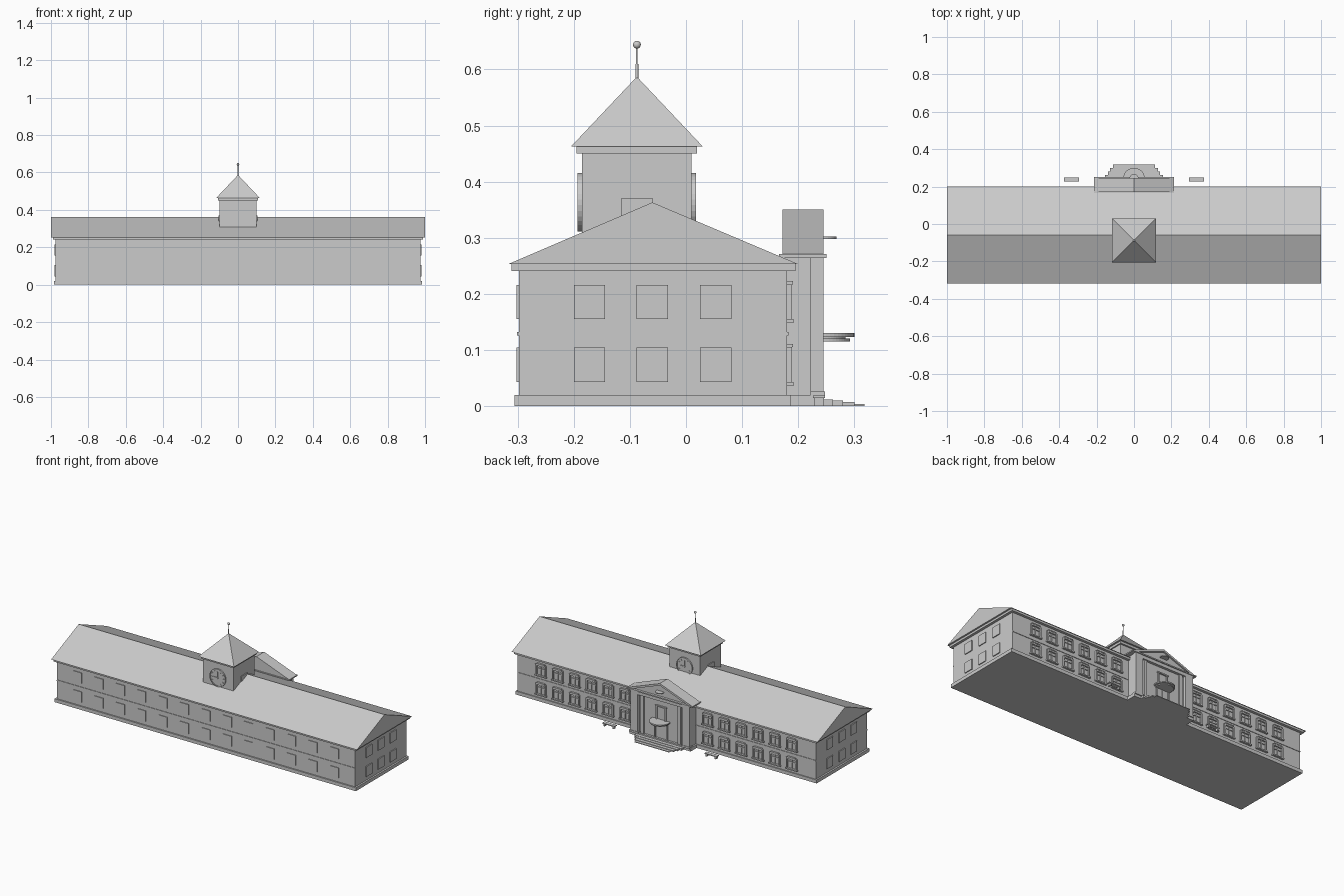
import bpy, bmesh, math
from mathutils import Matrix, Vector

cube = bpy.data.objects.get("Cube")
if cube:
    bpy.data.objects.remove(cube, do_unlink=True)

grey = bpy.data.materials.new("plain grey")
grey.use_nodes = True
grey.diffuse_color = (0.6, 0.6, 0.6, 1)
grey.node_tree.nodes["Principled BSDF"].inputs["Base Color"].default_value = (0.6, 0.6, 0.6, 1)


def finish(name, bm):
    bmesh.ops.recalc_face_normals(bm, faces=bm.faces)
    mesh = bpy.data.meshes.new(name)
    bm.to_mesh(mesh)
    bm.free()
    mesh.materials.append(grey)
    obj = bpy.data.objects.new(name, mesh)
    bpy.context.collection.objects.link(obj)
    return obj


def add_box(bm, x, y, z, matrix=Matrix()):
    """Box from (low, high) pairs."""
    lo, hi = Vector((x[0], y[0], z[0])), Vector((x[1], y[1], z[1]))
    place = Matrix.Translation((lo + hi) / 2) @ Matrix.Diagonal((*(hi - lo), 1))
    bmesh.ops.create_cube(bm, size=1, matrix=matrix @ place)


def box(name, x, y, z):
    bm = bmesh.new()
    add_box(bm, x, y, z)
    return finish(name, bm)


def prism(name, profile, depth):
    """Extrude a closed 3D profile along the depth vector."""
    bm = bmesh.new()
    face = bm.faces.new([bm.verts.new(p) for p in profile])
    out = bmesh.ops.extrude_face_region(bm, geom=[face])
    moved = [v for v in out["geom"] if isinstance(v, bmesh.types.BMVert)]
    bmesh.ops.translate(bm, verts=moved, vec=depth)
    return finish(name, bm)


def cylinder(name, radius, low, high, sides=32):
    """Round bar between two points."""
    a, b = Vector(low), Vector(high)
    turn = Vector((0, 0, 1)).rotation_difference(b - a).to_matrix().to_4x4()
    bm = bmesh.new()
    bmesh.ops.create_cone(bm, cap_ends=True, segments=sides, radius1=radius, radius2=radius,
                          depth=(b - a).length, matrix=Matrix.Translation((a + b) / 2) @ turn)
    return finish(name, bm)


def wall_frame(x, y, angle):
    """Local frame: x along the wall, -y outward."""
    return Matrix.Translation((x, y, 0)) @ Matrix.Rotation(angle, 4, 'Z')


# Main building
box("plinth", (-0.985, 0.985), (-0.306, 0.186), (0, 0.02))
box("main_walls", (-0.975, 0.975), (-0.298, 0.18), (0.02, 0.242))
box("eaves_cornice", (-0.99, 0.99), (-0.311, 0.195), (0.241, 0.254))
prism("main_roof", [(-1, -0.317, 0.253), (-1, 0.2, 0.253), (-1, -0.06, 0.363)], (2, 0, 0))
box("front_string_course", (-0.975, 0.975), (-0.301, -0.29), (0.126, 0.132))
box("rear_string_course", (-0.975, 0.975), (0.17, 0.183), (0.126, 0.132))

# Plain thin windows on the front and both ends
floors = (0.043, 0.155)
bm = bmesh.new()
for base in floors:
    for i in range(-6, 7):
        add_box(bm, (-0.028, 0.028), (-0.004, 0.01), (base, base + 0.061), wall_frame(i * 0.14, -0.298, 0))
    for y in (-0.172, -0.06, 0.053):
        for side in (-1, 1):
            add_box(bm, (-0.028, 0.028), (-0.005, 0.01), (base, base + 0.061),
                    wall_frame(side * 0.975, y, side * math.pi / 2))
finish("plain_windows", bm)

# Framed windows on the rear
bm = bmesh.new()
for base in floors:
    top = base + 0.062
    for i in range(6):
        for side in (-1, 1):
            m = wall_frame(side * (0.27 + 0.11 * i), 0.18, math.pi)
            for s in (-1, 1):
                add_box(bm, sorted((s * 0.026, s * 0.034)), (-0.009, 0.01), (base, top), m)
            add_box(bm, (-0.034, 0.034), (-0.009, 0.01), (top - 0.008, top), m)
            add_box(bm, (-0.026, 0.026), (-0.011, 0.01), (top, top + 0.006), m)
            add_box(bm, (-0.038, 0.038), (-0.012, 0.01), (base - 0.007, base), m)
            add_box(bm, (-0.002, 0.002), (-0.005, 0.01), (base, top), m)
            add_box(bm, (-0.026, 0.026), (-0.005, 0.01), (base + 0.036, base + 0.04), m)
finish("rear_framed_windows", bm)

# Clock tower
ty = -0.0875
box("tower_walls", (-0.1, 0.1), (-0.185, 0.01), (0.255, 0.452))
box("tower_cornice", (-0.107, 0.107), (-0.195, 0.02), (0.45, 0.464))
bm = bmesh.new()
bmesh.ops.create_cone(bm, cap_ends=True, segments=4, radius1=0.1655, radius2=0, depth=0.124,
                      matrix=Matrix.Translation((0, ty, 0.525)) @ Matrix.Rotation(math.pi / 4, 4, 'Z'))
finish("tower_roof", bm)
cylinder("finial_base", 0.0025, (0, ty, 0.58), (0, ty, 0.61), 12)
cylinder("finial_rod", 0.0014, (0, ty, 0.6), (0, ty, 0.642), 12)
bm = bmesh.new()
bmesh.ops.create_uvsphere(bm, u_segments=16, v_segments=10, radius=0.007,
                          matrix=Matrix.Translation((0, ty, 0.644)))
ball = finish("finial_ball", bm)
for poly in ball.data.polygons:
    poly.use_smooth = True
for side in (-1, 1):
    box("tower_side_window", sorted((side * 0.09, side * 0.105)), (-0.115, -0.06), (0.3, 0.371))

# Clock faces with rim, hour marks and hands
for label, wall, angle in (("front", -0.185, 0), ("rear", 0.01, math.pi)):
    out = -1 if angle == 0 else 1
    cylinder(label + "_clock_face", 0.052, (0, wall, 0.363), (0, wall + out * 0.004, 0.363))
    m = wall_frame(0, wall, angle) @ Matrix.Translation((0, 0, 0.363))
    bm = bmesh.new()
    for i in range(32):
        spin = m @ Matrix.Rotation(i * math.tau / 32, 4, 'Y')
        add_box(bm, (-0.0052, 0.0052), (-0.008, 0), (0.047, 0.052), spin)
    for i in range(12):
        spin = m @ Matrix.Rotation(i * math.tau / 12, 4, 'Y')
        add_box(bm, (-0.0015, 0.0015), (-0.006, 0), (0.036, 0.043), spin)
    for turn, length in ((0, 0.036), (-math.pi / 2, 0.026)):
        add_box(bm, (-0.002, 0.002), (-0.008, 0), (-0.005, length), m @ Matrix.Rotation(turn, 4, 'Y'))
    finish(label + "_clock_rim_and_hands", bm)

# Rear entrance pavilion
box("pavilion_base", (-0.2, 0.2), (0.18, 0.242), (0, 0.02))
box("pavilion_walls", (-0.19, 0.19), (0.17, 0.229), (0.02, 0.266))
box("pavilion_cornice", (-0.215, 0.215), (0.166, 0.25), (0.264, 0.271))
box("pavilion_frieze", (-0.19, 0.19), (0.22, 0.244), (0.245, 0.265))
for side in (-1, 1):
    box("corner_pilaster", sorted((side * 0.145, side * 0.193)), (0.222, 0.245), (0.02, 0.265))
    box("pilaster_foot", sorted((side * 0.14, side * 0.198)), (0.222, 0.248), (0.015, 0.026))
    box("inner_pilaster", sorted((side * 0.11, side * 0.13)), (0.222, 0.238), (0.02, 0.25))
    box("door_jamb", sorted((side * 0.036, side * 0.044)), (0.222, 0.236), (0.02, 0.112))
    box("balcony_door_jamb", sorted((side * 0.026, side * 0.033)), (0.222, 0.236), (0.128, 0.205))
box("door_leaf_gap", (-0.0015, 0.0015), (0.222, 0.232), (0.02, 0.112))
box("balcony_door_lintel", (-0.036, 0.036), (0.222, 0.238), (0.205, 0.212))

# Pediment with a sunken panel
prism("pediment", [(-0.205, 0.172, 0.27), (0.205, 0.172, 0.27), (0, 0.172, 0.343)], (0, 0.064, 0))
for side in (-1, 1):
    prism("raking_cornice", [(side * 0.215, 0.172, 0.27), (0, 0.172, 0.35), (0, 0.172, 0.338),
                             (side * 0.183, 0.172, 0.27)], (0, 0.073, 0))

# Round balcony and pediment hood
cylinder("balcony_slab", 0.058, (0, 0.242, 0.123), (0, 0.242, 0.13), 48)
cylinder("balcony_bracket", 0.05, (0, 0.242, 0.115), (0, 0.242, 0.12), 48)
cylinder("balcony_core", 0.042, (0, 0.242, 0.118), (0, 0.242, 0.125), 48)
cylinder("pediment_hood", 0.024, (0, 0.244, 0.298), (0, 0.244, 0.302), 32)

# Entrance steps
for half, reach, top in ((0.155, 0.262, 0.012), (0.14, 0.28, 0.01), (0.128, 0.3, 0.007), (0.113, 0.318, 0.004)):
    box("entrance_step", (-half, half), (0.2, reach), (0, top))

# Benches beside the entrance
for side in (-1, 1):
    bm = bmesh.new()
    m = Matrix.Translation((side * 0.334, 0.237, 0))
    add_box(bm, (-0.04, 0.04), (-0.011, 0.011), (0.014, 0.019), m)
    for x in (-0.03, 0.03):
        add_box(bm, (x - 0.004, x + 0.004), (-0.009, 0.009), (0, 0.015), m)
    finish("bench", bm)
